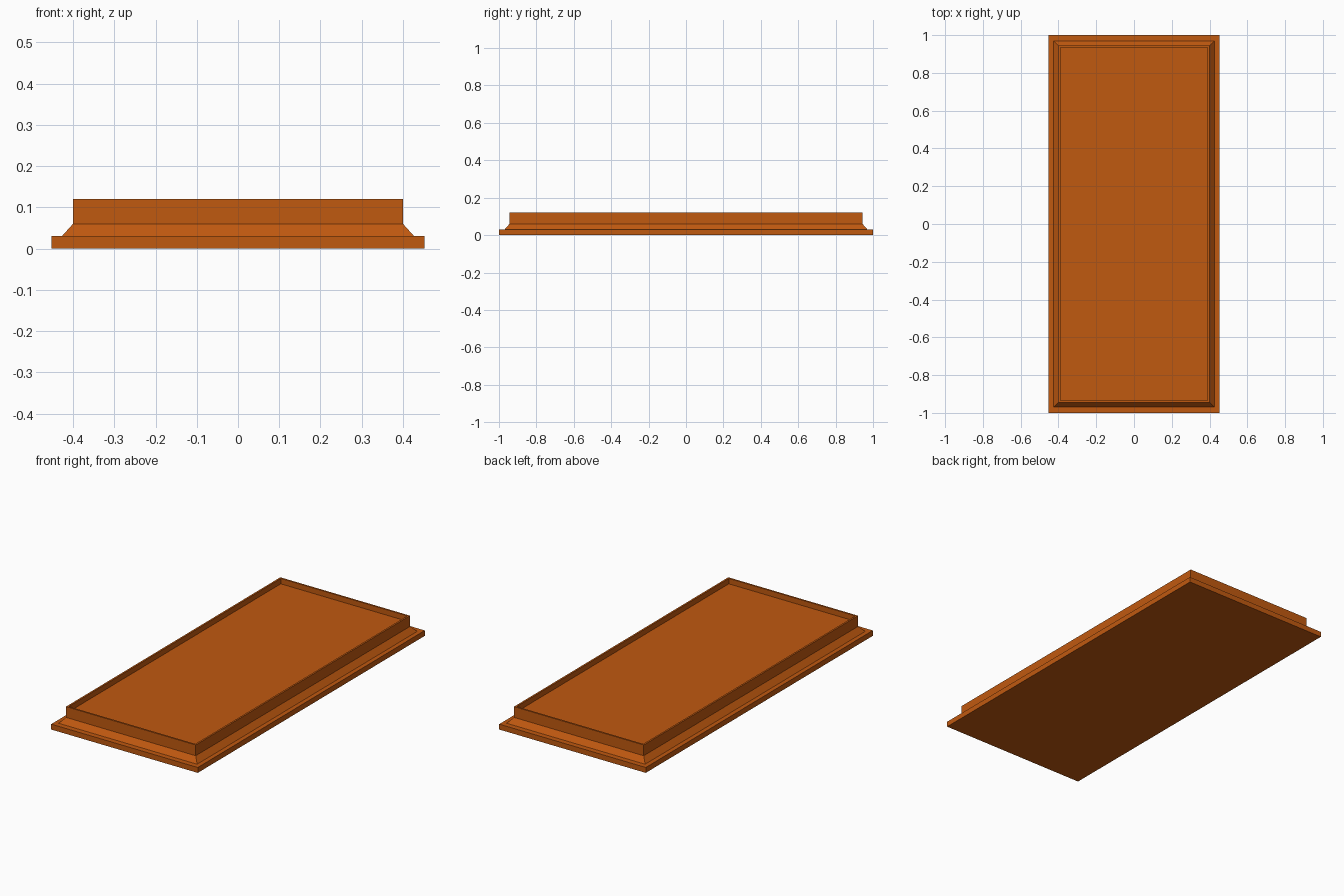
import bpy
import bmesh

if "Cube" in bpy.data.objects:
    bpy.data.objects.remove(bpy.data.objects["Cube"])

# Single warm brown-orange finish
finish = bpy.data.materials.new("burnt_orange")
finish.diffuse_color = (0.53, 0.10, 0.005, 1.0)
finish.use_nodes = True
finish.node_tree.nodes["Principled BSDF"].inputs["Base Color"].default_value = finish.diffuse_color


def stepped_tray(name, sections):
    """Loft rectangular sections (half x, half y, z) and cap both ends."""
    bm = bmesh.new()
    rings = []
    for hx, hy, z in sections:
        rings.append([bm.verts.new((sx * hx, sy * hy, z))
                      for sx, sy in ((-1, -1), (1, -1), (1, 1), (-1, 1))])
    for low, high in zip(rings, rings[1:]):
        for i in range(4):
            j = (i + 1) % 4
            bm.faces.new((low[i], low[j], high[j], high[i]))
    bm.faces.new(rings[0][::-1])
    bm.faces.new(rings[-1])
    bmesh.ops.recalc_face_normals(bm, faces=bm.faces)
    mesh = bpy.data.meshes.new(name)
    bm.to_mesh(mesh)
    bm.free()
    mesh.materials.append(finish)
    obj = bpy.data.objects.new(name, mesh)
    bpy.context.collection.objects.link(obj)
    return obj


stepped_tray("stepped_tray", [
    (0.452, 1.0, 0.0),      # base plate
    (0.452, 1.0, 0.03),
    (0.427, 0.97, 0.03),    # ledge
    (0.40, 0.944, 0.06),    # sloped moulding
    (0.40, 0.944, 0.12),    # upright rim
    (0.39, 0.934, 0.12),    # rim top
    (0.39, 0.934, 0.09),    # recessed floor
])
